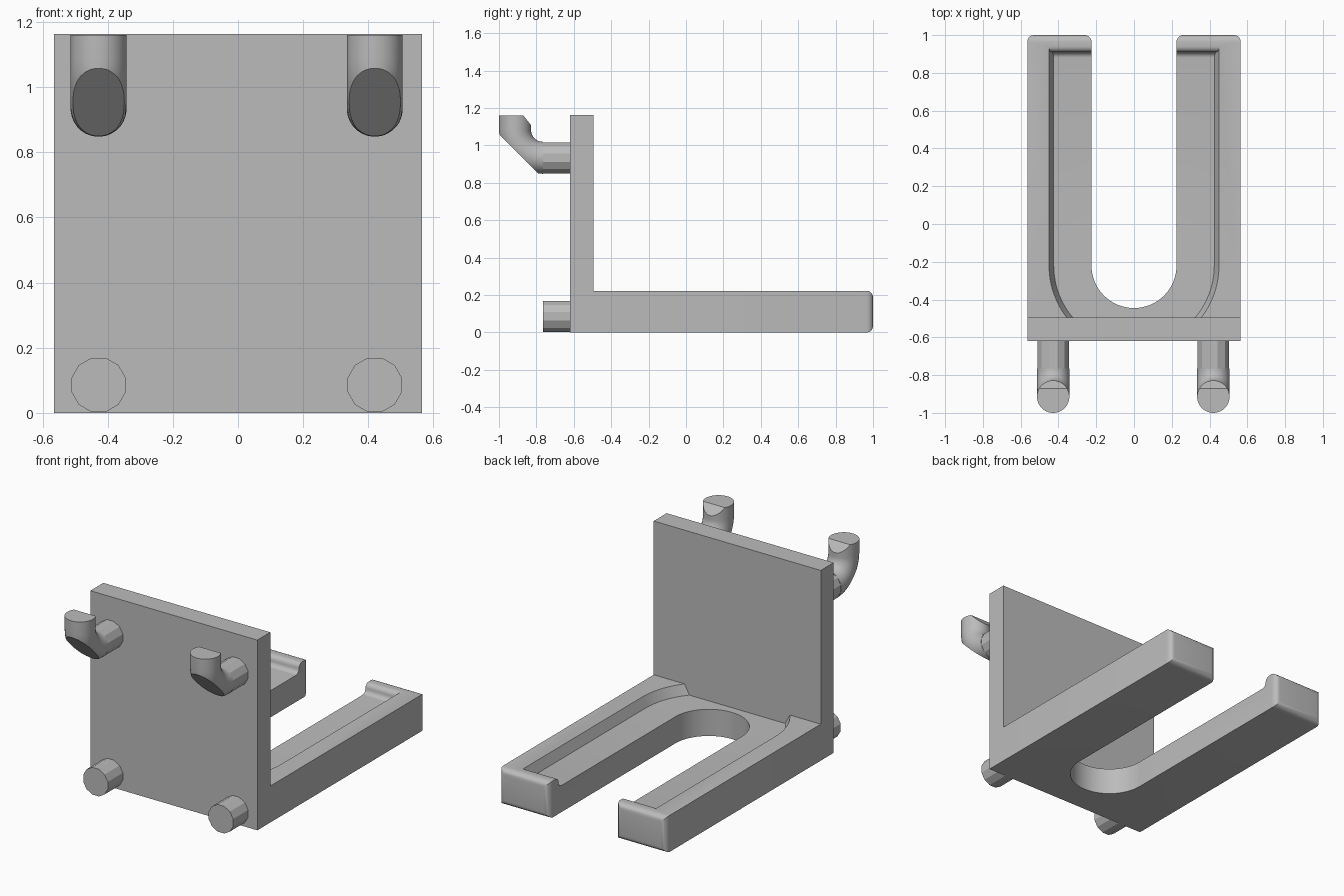
import bpy, bmesh, math
from mathutils import Vector

if "Cube" in bpy.data.objects:
    bpy.data.objects.remove(bpy.data.objects["Cube"])

grey = bpy.data.materials.new("plain_grey")
grey.diffuse_color = (0.5, 0.5, 0.5, 1)
grey.use_nodes = True
grey.node_tree.nodes["Principled BSDF"].inputs["Base Color"].default_value = grey.diffuse_color

W, H, YB, YP = 0.565, 1.163, -0.62, -0.495   # half width, height, plate front and rear
TOP, FLOOR, SLOT, YC = 0.223, 0.163, 0.225, -0.22
PEG_X = (-0.428, 0.42)
PEG_R = 0.086


def finish(bm, name, smooth=None):
    bmesh.ops.recalc_face_normals(bm, faces=bm.faces[:])
    me = bpy.data.meshes.new(name)
    bm.to_mesh(me)
    bm.free()
    ob = bpy.data.objects.new(name, me)
    bpy.context.collection.objects.link(ob)
    me.materials.append(grey)
    if smooth:
        shade(ob, smooth)
    return ob


def shade(ob, angle):
    bpy.ops.object.select_all(action='DESELECT')
    ob.select_set(True)
    bpy.context.view_layer.objects.active = ob
    bpy.ops.object.shade_smooth_by_angle(angle=math.radians(angle))


def loft(bm, rings):
    """Skin a list of equal-length rings and cap both ends."""
    vs = [[bm.verts.new(p) for p in r] for r in rings]
    n = len(vs[0])
    for a, b in zip(vs, vs[1:]):
        for i in range(n):
            j = (i + 1) % n
            bm.faces.new((a[i], a[j], b[j], b[i]))
    bm.faces.new(vs[0])
    bm.faces.new(vs[-1])


# Upright back plate
bm = bmesh.new()
loft(bm, [[(x, y, z) for x, y in ((-W, YB), (W, YB), (W, YP), (-W, YP))] for z in (0, H)])
finish(bm, "back_plate")

# Forked shelf: U outline with a round slot, softened tips
outline = [(-W, 1), (-W, YP), (W, YP), (W, 1), (SLOT, 1)]
outline += [(SLOT * math.cos(t), YC - SLOT * math.sin(t))
            for t in (math.pi * i / 32 for i in range(33))]
outline.append((-SLOT, 1))
bm = bmesh.new()
loft(bm, [[(x, y, z) for x, y in outline] for z in (0, TOP)])
tips = [e for e in bm.edges if all(v.co.y > 0.99 for v in e.verts)]
bmesh.ops.bevel(bm, geom=tips, offset=0.035, segments=5, profile=0.5, affect='EDGES')
shelf = finish(bm, "forked_shelf")


# Recess cutter: sloped sides, S-shaped rise at the fork tips
def recess_ring(w, y_end, z):
    a = math.asin((YC - YP + 0.005) / w)
    pts = [(w, y_end, z)]
    for i in range(13):
        t = a * i / 12
        pts.append((w * math.cos(t), YC - w * math.sin(t), z))
    return pts + [(-x, y, q) for x, y, q in reversed(pts)]


levels = []
r = (TOP - FLOOR) / 2
for i in range(7):                       # concave foot
    t = math.pi / 2 * i / 6
    levels.append((0.88 + r * math.sin(t), FLOOR + r * (1 - math.cos(t))))
for i in range(1, 7):                    # convex crest
    t = math.pi / 2 * i / 6
    levels.append((0.88 + 2 * r - r * math.cos(t), FLOOR + r + r * math.sin(t)))
levels.append((levels[-1][0], TOP + 0.05))
bm = bmesh.new()
loft(bm, [recess_ring(0.425 + 0.025 * min(1, (z - FLOOR) / (2 * r)), y, z) for y, z in levels])
cutter = finish(bm, "recess_cutter")
cutter.hide_render = True
mod = shelf.modifiers.new("recess", 'BOOLEAN')
mod.operation, mod.solver, mod.object = 'DIFFERENCE', 'EXACT', cutter
bpy.context.view_layer.objects.active = shelf
bpy.ops.object.modifier_apply(modifier=mod.name)
bpy.data.objects.remove(cutter)
shade(shelf, 30)


def disc(x, y, z, sides, tilt=0.0):
    """Ring across a pipe; tilt 0 faces forward, 90 degrees faces up."""
    pts = []
    for i in range(sides):
        t = 2 * math.pi * (i + 0.5) / sides
        u, v = PEG_R * math.cos(t), PEG_R * math.sin(t)
        pts.append((x + u, y + v * math.sin(tilt), z + v * math.cos(tilt)))
    return pts


def cut(bm, co, no):
    """Trim everything on the far side of a plane and close the opening."""
    res = bmesh.ops.bisect_plane(bm, geom=bm.verts[:] + bm.edges[:] + bm.faces[:],
                                 plane_co=Vector(co), plane_no=Vector(no), clear_outer=True)
    edges = [e for e in res["geom_cut"] if isinstance(e, bmesh.types.BMEdge)]
    bmesh.ops.contextual_create(bm, geom=edges)


YK, ZH, R = -0.765, 0.934, 0.149         # bend start, hook height, bend radius
for side, x in zip(("left", "right"), PEG_X):
    # Twelve-sided lower peg and upper hook stem
    for part, z in (("lower_peg", PEG_R), ("hook_stem", ZH)):
        bm = bmesh.new()
        loft(bm, [disc(x, YB, z, 12), disc(x, YK, z, 12)])
        finish(bm, f"{side}_{part}")
    # Upturned hook, trimmed flat on top, outside the bend and at the inner tip
    bm = bmesh.new()
    rings = []
    for i in range(13):
        t = math.pi / 2 * i / 12
        rings.append(disc(x, YK - R * math.sin(t), ZH + R * (1 - math.cos(t)), 32, t))
    rings.append(disc(x, YK - R, 1.25, 32, math.pi / 2))
    loft(bm, rings)
    bmesh.ops.recalc_face_normals(bm, faces=bm.faces[:])
    cut(bm, (x, -0.9, 1.16), (0, 0, 1))
    cut(bm, (x, -0.89, 0.95), (0, -1, -1))
    cut(bm, (x, -0.87, 1.16), (0, 0.05, 0.04))
    finish(bm, f"{side}_hook", 30)
